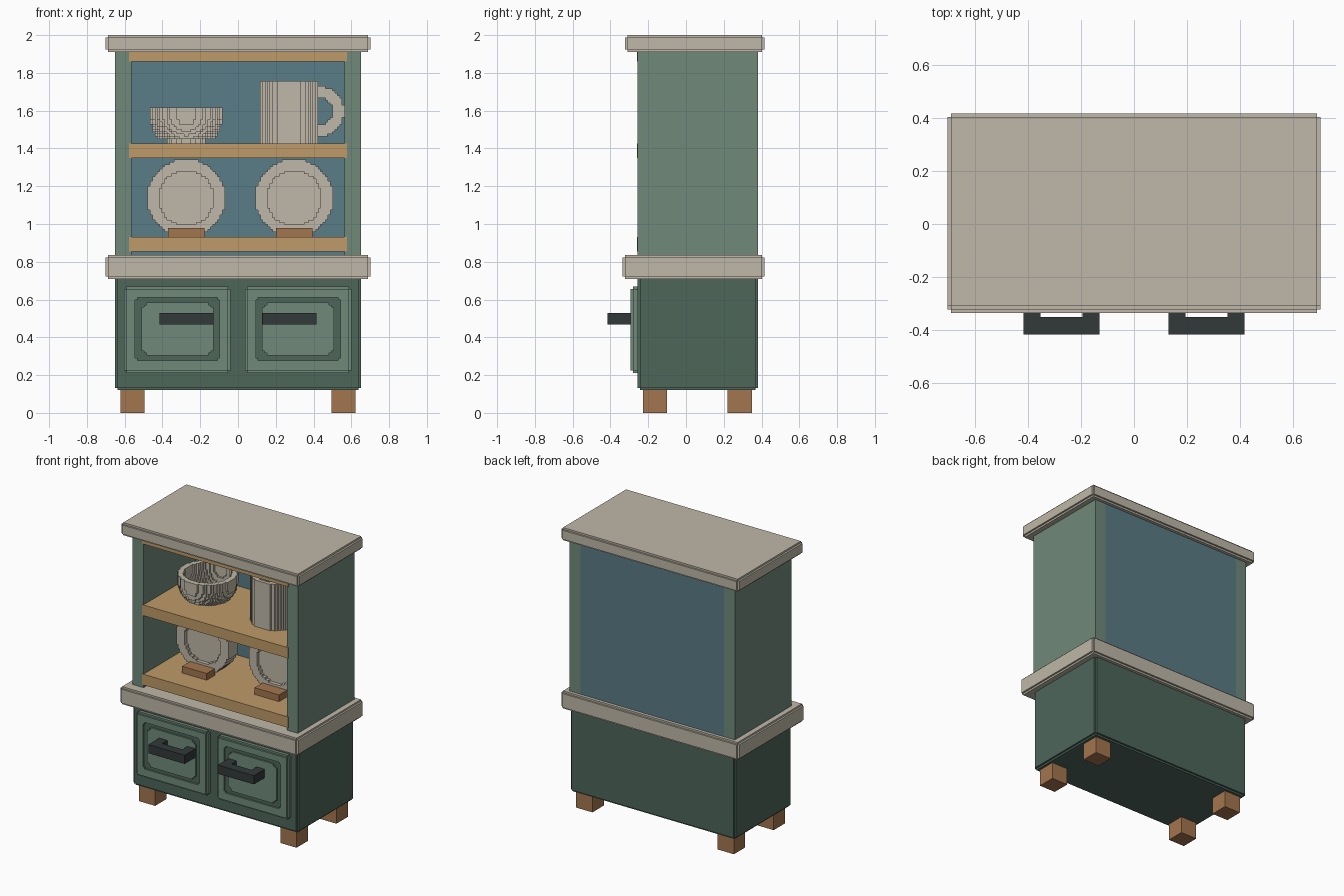
import bpy, bmesh, math

cube = bpy.data.objects.get("Cube")
if cube:
    bpy.data.objects.remove(cube, do_unlink=True)

V = 0.0128  # block size of the stepped details


def material(name, rgb):
    lin = [((c / 255 + 0.055) / 1.055) ** 2.4 for c in rgb] + [1.0]
    m = bpy.data.materials.new(name)
    m.use_nodes = True
    m.diffuse_color = lin
    m.node_tree.nodes["Principled BSDF"].inputs["Base Color"].default_value = lin
    return m


CREAM = material("cream", (191, 184, 168))
LIGHT_GREEN = material("light green", (112, 138, 122))
DARK_GREEN = material("dark green", (77, 102, 90))
BLUE = material("dusty blue", (90, 124, 134))
PINE = material("light wood", (191, 155, 104))
BROWN = material("brown wood", (163, 118, 78))
CHARCOAL = material("charcoal", (50, 56, 57))


def finish(name, bm, mat):
    mesh = bpy.data.meshes.new(name)
    bm.to_mesh(mesh)
    bm.free()
    mesh.materials.append(mat)
    ob = bpy.data.objects.new(name, mesh)
    bpy.context.collection.objects.link(ob)
    return ob


def boxes(name, mat, *specs):
    """One object from boxes given as (x0, x1, y0, y1, z0, z1)."""
    bm = bmesh.new()
    for s in specs:
        made = bmesh.ops.create_cube(bm, size=1)["verts"]
        for v in made:
            v.co = [s[2 * i] if v.co[i] < 0 else s[2 * i + 1] for i in range(3)]
    return finish(name, bm, mat)


def stepped_box(name, mat, s):
    """Box with one block cut away along every edge."""
    specs = []
    for axis in range(3):
        t = list(s)
        for i in range(3):
            if i != axis:
                t[2 * i] += V
                t[2 * i + 1] -= V
        specs.append(t)
    return boxes(name, mat, *specs)


def blocks(name, mat, origin, lo, hi, inside):
    """Stepped shape: the outer skin of all blocks whose centre is inside."""
    rng = [range(math.floor(a / V), math.ceil(b / V)) for a, b in zip(lo, hi)]
    cells = {(i, j, k) for i in rng[0] for j in rng[1] for k in rng[2]
             if inside((i + .5) * V, (j + .5) * V, (k + .5) * V)}
    bm, verts = bmesh.new(), {}

    def vert(p):
        if p not in verts:
            verts[p] = bm.verts.new([o + c * V for o, c in zip(origin, p)])
        return verts[p]

    for c in cells:
        for axis in range(3):
            u, w = (axis + 1) % 3, (axis + 2) % 3
            for side in (0, 1):
                n = list(c)
                n[axis] += 2 * side - 1
                if tuple(n) in cells:
                    continue
                quad = []
                for du, dw in ((0, 0), (1, 0), (1, 1), (0, 1)):
                    p = list(c)
                    p[axis] += side
                    p[u] += du
                    p[w] += dw
                    quad.append(vert(tuple(p)))
                bm.faces.new(quad if side else quad[::-1])
    bmesh.ops.dissolve_limit(bm, angle_limit=0.02, verts=bm.verts[:], edges=bm.edges[:])
    return finish(name, bm, mat)


# Feet
for sx, side in ((-1, "right"), (1, "left")):
    for y, end in ((-0.228, "front"), (0.221, "back")):
        a, b = sorted((sx * 0.494, sx * 0.622))
        boxes(f"{end}_{side}_foot", BROWN, (a, b, y, y + 0.128, 0, 0.13))

# Base cabinet, counter and top
stepped_box("base_cabinet", DARK_GREEN, (-0.652, 0.652, -0.257, 0.38, 0.12, 0.725))
stepped_box("counter", CREAM, (-0.702, 0.702, -0.335, 0.415, 0.71, 0.835))
stepped_box("top_slab", CREAM, (-0.702, 0.702, -0.322, 0.415, 1.91, 2.0))

# Upper cabinet
boxes("right_wall", LIGHT_GREEN, (-0.652, -0.565, -0.257, 0.38, 0.825, 1.92))
boxes("left_wall", LIGHT_GREEN, (0.565, 0.652, -0.257, 0.38, 0.825, 1.92))
boxes("back_panel", BLUE, (-0.565, 0.565, 0.33, 0.38, 0.825, 1.92))
for name, z0, z1 in (("lower", 0.855, 0.932), ("middle", 1.35, 1.426), ("upper", 1.86, 1.92)):
    boxes(f"{name}_shelf", PINE, (-0.577, 0.577, -0.259, 0.34, z0, z1))

# Doors with a dark groove, raised panel and bar handle
for cx, side in ((-0.321, "right"), (0.318, "left")):
    x0, x1, z0, z1 = cx - 0.282, cx + 0.282, 0.212, 0.668
    gx, g0, g1 = 0.224, 0.277, 0.61
    ya, yb, yc = -0.25, -0.28, -0.293
    boxes(f"{side}_door", LIGHT_GREEN,
          (x0 + V, x1 - V, yb, ya, z0, z1),
          (x0, x1, yb, ya, z0 + V, z1 - V))
    frame = [(x0 + V, cx - gx, yc, yb, z0 + V, z1 - V),
             (cx + gx, x1 - V, yc, yb, z0 + V, z1 - V),
             (cx - gx, cx + gx, yc, yb, z0 + V, g0),
             (cx - gx, cx + gx, yc, yb, g1, z1 - V)]
    for xa in (cx - gx, cx + gx - V):      # stepped corners of the groove
        for za in (g0, g1 - V):
            frame.append((xa, xa + V, yc, yb, za, za + V))
    boxes(f"{side}_door_frame", LIGHT_GREEN, *frame)
    boxes(f"{side}_door_groove", DARK_GREEN,
          (cx - gx, cx + gx, yb - 0.002, yb + 0.002, g0, g1))
    px, p0, p1 = 0.19, 0.303, 0.585
    boxes(f"{side}_door_panel", LIGHT_GREEN,
          *[(cx - px + i * V, cx + px - i * V, yc, yb,
             p0 + (2 - i) * V, p1 - (2 - i) * V) for i in range(3)])
    h0, h1 = (-0.416, -0.13) if cx < 0 else (0.13, 0.416)
    boxes(f"{side}_door_handle", CHARCOAL,
          (h0, h1, -0.415, -0.35, 0.468, 0.53),
          (h0, h0 + 0.064, -0.35, -0.285, 0.468, 0.53),
          (h1 - 0.064, h1, -0.35, -0.285, 0.468, 0.53))


# Plates standing behind small wooden stops
def plate(x, y, z):
    r = math.hypot(x, z)
    return r < 0.208 and (r > 0.146 or y > 0.026)


for cx, side in ((-0.274, "right"), (0.297, "left")):
    blocks(f"{side}_plate", CREAM, (cx, -0.01, 1.137),
           (-0.22, 0, -0.22), (0.22, 0.09, 0.22), plate)
    boxes(f"{side}_plate_stop", BROWN, (cx - 0.097, cx + 0.097, -0.1, -0.005, 0.93, 0.98))


# Bowl
def bowl(x, y, z):
    r = math.hypot(x, y)
    outer = 0.193 * math.sqrt(1 - (max(0, 0.15 - z) / 0.19) ** 2)
    if z < 0.028:
        return r < 0.1
    return r < outer and not (z > 0.055 and r < outer - 0.038)


blocks("bowl", CREAM, (-0.274, 0.05, 1.424), (-0.2, -0.2, 0), (0.2, 0.2, 0.19), bowl)


# Mug with a ring handle
def mug(x, y, z):
    r = math.hypot(x, y)
    if r < 0.16:
        return z < 0.04 or r > 0.128
    ring = math.hypot(x - 0.16, z - 0.172)
    return x > 0 and 0.07 < ring < 0.133 and abs(y) < 0.035


blocks("mug", CREAM, (0.27, 0.04, 1.424), (-0.17, -0.17, 0), (0.3, 0.17, 0.325), mug)
